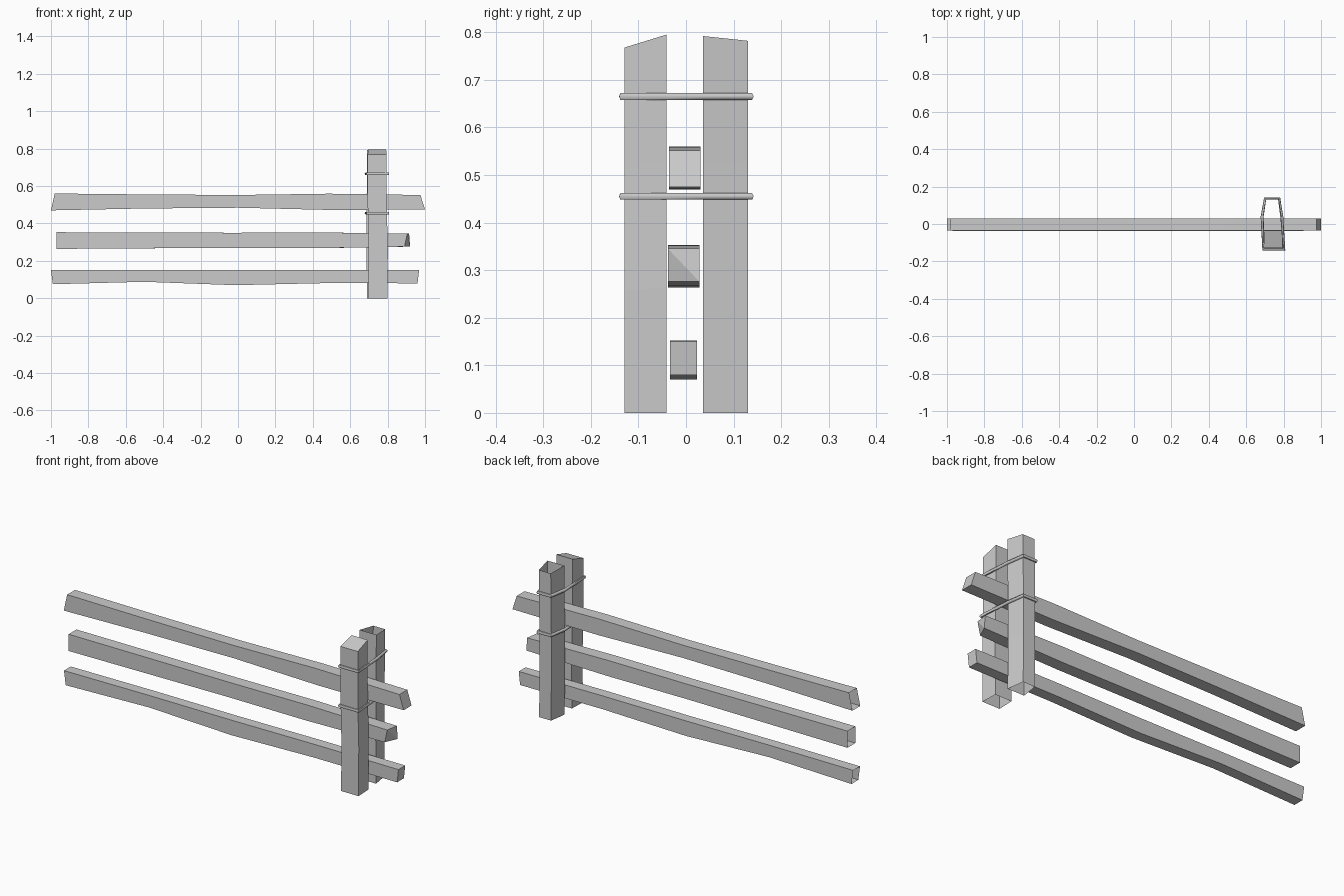
import bpy
import bmesh
from mathutils import Vector

if "Cube" in bpy.data.objects:
    bpy.data.objects.remove(bpy.data.objects["Cube"], do_unlink=True)

GREY = (0.6, 0.6, 0.6, 1)
grey = bpy.data.materials.new("weathered grey")
grey.use_nodes = True
grey.diffuse_color = GREY
grey.node_tree.nodes["Principled BSDF"].inputs["Base Color"].default_value = GREY


def loft(name, sections, cap_end):
    """Skin four-cornered sections; only the far end may be closed."""
    bm = bmesh.new()
    loops = [[bm.verts.new(p) for p in s] for s in sections]
    for a, b in zip(loops, loops[1:]):
        for i in range(4):
            j = (i + 1) % 4
            bm.faces.new((a[i], a[j], b[j], b[i]))
    if cap_end:
        # split the end along its diagonal so a warped cut stays crisp
        p, q, r, s = loops[-1]
        bm.faces.new((p, q, s))
        bm.faces.new((q, r, s))
    mesh = bpy.data.meshes.new(name)
    bm.to_mesh(mesh)
    bm.free()
    mesh.materials.append(grey)
    obj = bpy.data.objects.new(name, mesh)
    bpy.context.collection.objects.link(obj)
    return obj


def rail(name, y0, y1, start, end, bottoms, tops):
    """Hand-hewn rail; start and end give x for each corner of the cuts,
    ordered front low, back low, back high, front high."""
    sections = []
    count = len(tops) - 1
    for i, (low, high) in enumerate(zip(bottoms, tops)):
        t = i / count
        corners = ((y0, low), (y1, low), (y1, high), (y0, high))
        sections.append([(a + (b - a) * t, y, z)
                         for a, b, (y, z) in zip(start, end, corners)])
    return loft(name, sections, True)


# Three rails
rail("top_rail", -0.036, 0.03, (-1, -1, -0.98, -0.98), (1, 1, 0.975, 0.975),
     (0.47, 0.48, 0.484, 0.472, 0.475), (0.56, 0.555, 0.552, 0.559, 0.552))
rail("middle_rail", -0.038, 0.028, (-0.97,) * 4, (0.89, 0.92, 0.915, 0.905),
     (0.264, 0.267, 0.27, 0.268, 0.276), (0.353, 0.352, 0.35, 0.352, 0.345))
rail("bottom_rail", -0.034, 0.023, (-0.99, -0.99, -1, -1), (0.96, 0.96, 0.968, 0.968),
     (0.075, 0.088, 0.07, 0.081, 0.08), (0.15, 0.152, 0.15, 0.152, 0.15))


def post(name, near, far, top_near, top_far, half_near, half_far, xs, cap):
    """Split post; near and far are y, with half widths at each side."""
    sections = []
    for i, x in enumerate(xs):
        t = i / (len(xs) - 1)
        sections.append([
            (x - half_near, near, top_near * t), (x + half_near, near, top_near * t),
            (x + half_far, far, top_far * t), (x - half_far, far, top_far * t)])
    return loft(name, sections, cap)


# Pair of posts
post("front_post", -0.129, -0.041, 0.768, 0.795, 0.051, 0.048,
     (0.748, 0.75, 0.744, 0.744), True)
post("back_post", 0.036, 0.13, 0.792, 0.782, 0.049, 0.035,
     (0.738, 0.736, 0.737, 0.74), False)


# Wire ties round both posts
def tie(name, z):
    path = ((0.692, -0.135), (0.803, -0.135), (0.79, 0.04),
            (0.776, 0.136), (0.701, 0.136), (0.685, 0.04))
    curve = bpy.data.curves.new(name, "CURVE")
    curve.dimensions = "3D"
    curve.bevel_depth = 0.008
    curve.bevel_resolution = 1
    spline = curve.splines.new("POLY")
    spline.points.add(len(path) - 1)
    for point, (x, y) in zip(spline.points, path):
        point.co = (x, y, z, 1)
    spline.use_cyclic_u = True
    curve.materials.append(grey)
    obj = bpy.data.objects.new(name, curve)
    bpy.context.collection.objects.link(obj)
    bpy.ops.object.select_all(action="DESELECT")
    obj.select_set(True)
    bpy.context.view_layer.objects.active = obj
    bpy.ops.object.convert(target="MESH")
    bpy.ops.object.shade_smooth_by_angle(angle=1.1)


tie("upper_tie", 0.665)
tie("lower_tie", 0.455)
